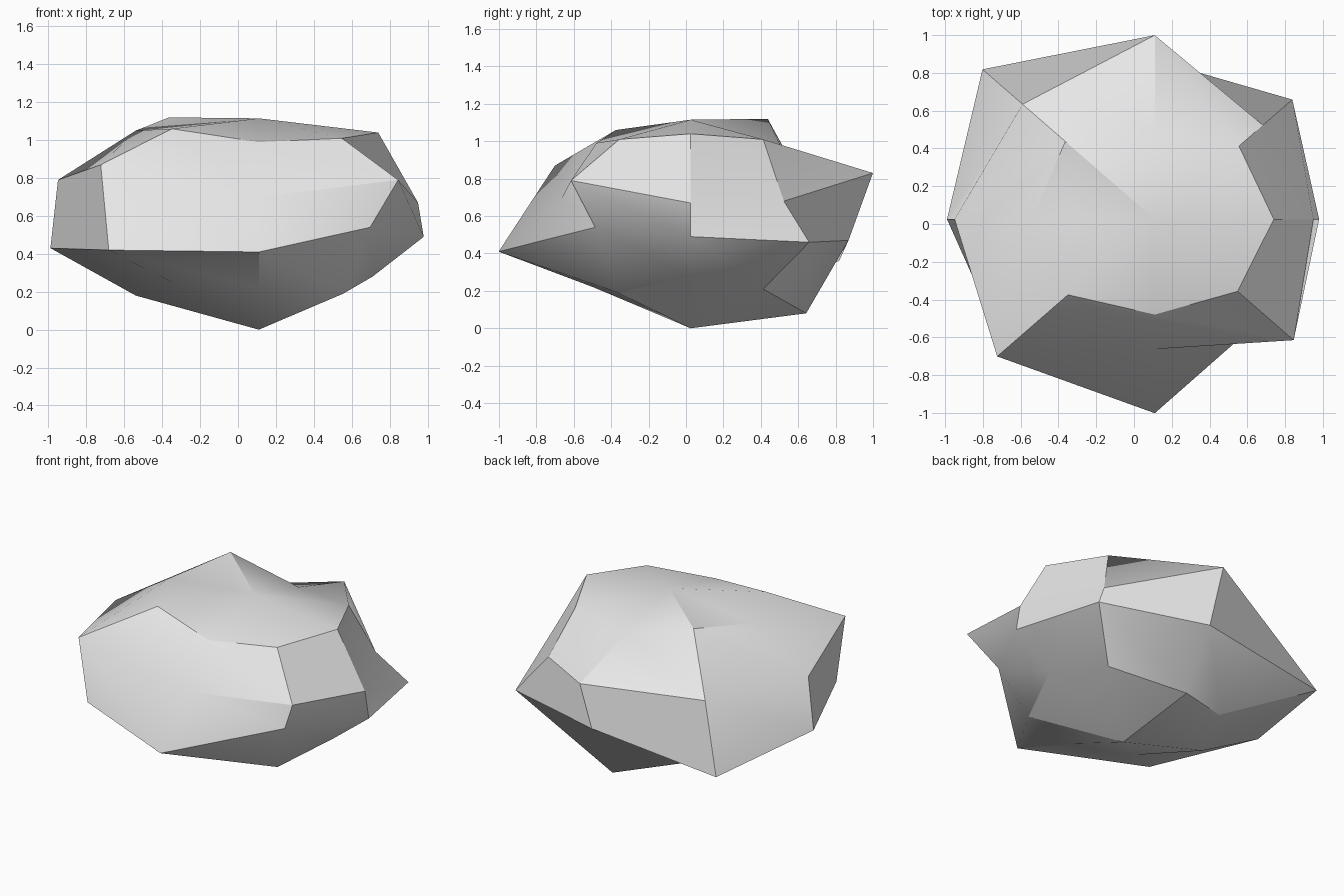
import bpy, bmesh
from math import sin, cos, pi

cube = bpy.data.objects.get("Cube")
if cube:
    bpy.data.objects.remove(cube, do_unlink=True)

# Stone colour
stone = bpy.data.materials.new("pale_grey_stone")
grey = (0.8, 0.8, 0.8, 1)
stone.use_nodes = True
stone.diffuse_color = grey
stone.node_tree.nodes["Principled BSDF"].inputs["Base Color"].default_value = grey

# Rough ball: eight profiles of (radius, height), from upper to lower ring
centre_x, centre_y, depth_scale = 0.11, 0.025, 0.87
profiles = [
    [(.63, 1.04), (.84, .67), (.87, .49), (.6, .28)],       # +x side
    [(.63, 1.01), (.81, .68), (1.03, .46), (.63, .21)],
    [(.55, .98), (1.12, .83), (.97, .47), (.71, .08)],      # back
    [(.67, 1.12), (.99, .76), (1.29, .36), (.64, .19)],
    [(.65, 1.05), (1.06, .79), (1.1, .43), (.65, .18)],     # -x side
    [(.65, 1.06), (1.18, .87), (1.12, .42), (.62, .24)],
    [(.58, .99), (.79, .7), (1.18, .41), (.6, .22)],        # front
    [(.62, 1.01), (1.04, .79), (.83, .54), (.63, .19)],
]

bm = bmesh.new()
top = bm.verts.new((centre_x, centre_y, 1.115))
bottom = bm.verts.new((centre_x, centre_y, 0))
columns = []
for i, profile in enumerate(profiles):
    a = i * pi / 4
    columns.append([bm.verts.new((centre_x + r * cos(a),
                                  centre_y + r * sin(a) * depth_scale, z))
                    for r, z in profile])

# Skin the columns together and close both poles
for i, left in enumerate(columns):
    right = columns[(i + 1) % len(columns)]
    bm.faces.new((top, left[0], right[0]))
    bm.faces.new((bottom, right[-1], left[-1]))
    for k in range(len(left) - 1):
        bm.faces.new((left[k], left[k + 1], right[k + 1], right[k]))
bmesh.ops.recalc_face_normals(bm, faces=bm.faces)

mesh = bpy.data.meshes.new("rock")
bm.to_mesh(mesh)
bm.free()
mesh.materials.append(stone)
rock = bpy.data.objects.new("rock", mesh)
bpy.context.collection.objects.link(rock)

# Soften gentle edges only
bpy.ops.object.select_all(action="DESELECT")
rock.select_set(True)
bpy.context.view_layer.objects.active = rock
bpy.ops.object.shade_smooth_by_angle(angle=pi / 6)
